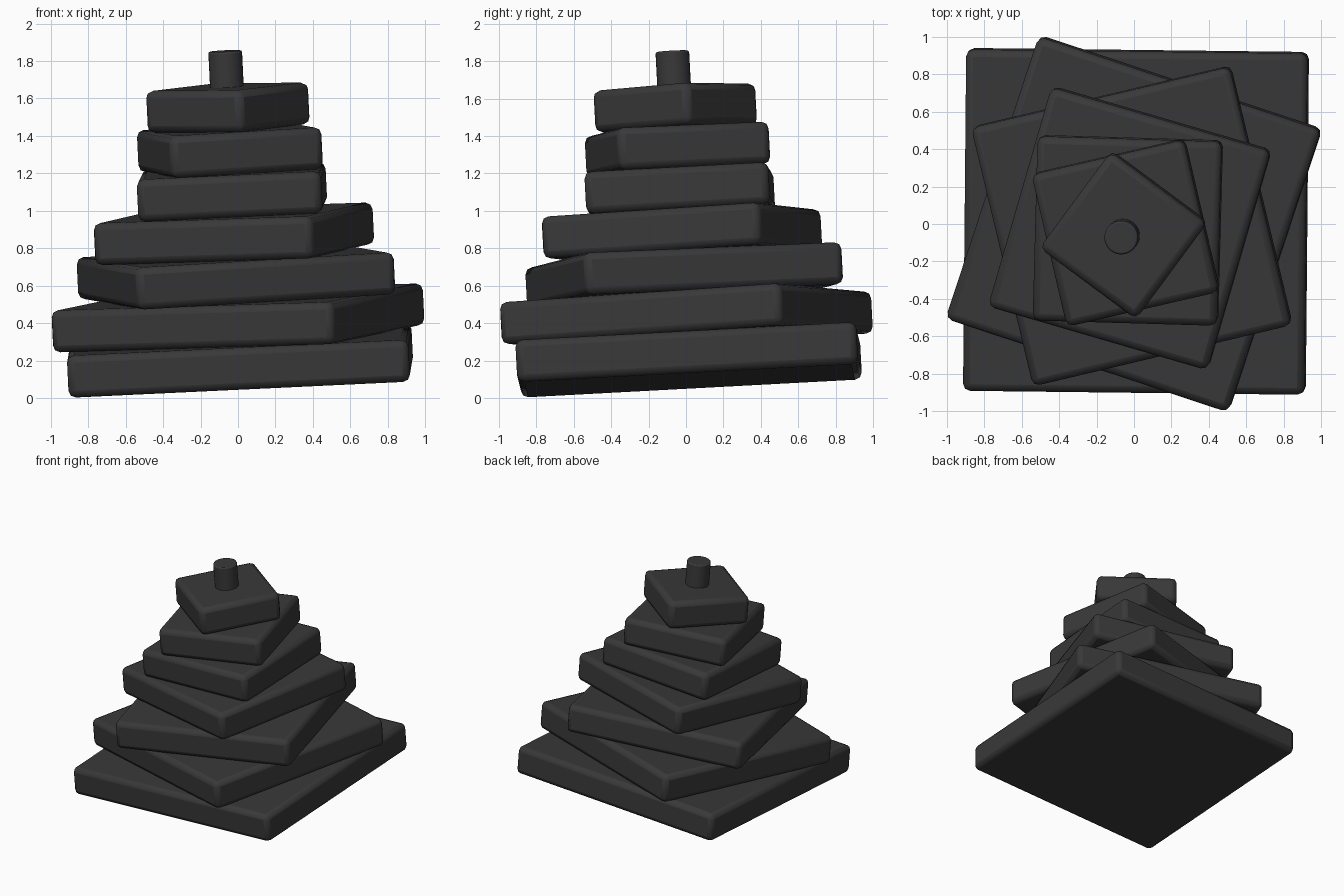
import bpy
from math import radians
from mathutils import Matrix, Vector

if "Cube" in bpy.data.objects:
    bpy.data.objects.remove(bpy.data.objects["Cube"])

# The whole stack leans slightly along one axis
axis = Vector((-0.048, -0.053, 1)).normalized()
lean = Matrix.Translation((0.016, 0.02, 0.092)) @ \
    Vector((0, 0, 1)).rotation_difference(axis).to_matrix().to_4x4()

dark = bpy.data.materials.new("dark_grey")
dark.diffuse_color = (0.04, 0.04, 0.04, 1)
dark.use_nodes = True
dark.node_tree.nodes["Principled BSDF"].inputs["Base Color"].default_value = dark.diffuse_color


def finish(name, matrix, bevel):
    obj = bpy.context.object
    obj.name = name
    obj.matrix_world = lean @ matrix
    obj.data.materials.append(dark)
    mod = obj.modifiers.new("bevel", 'BEVEL')
    mod.width = bevel
    mod.segments = 2
    mod.limit_method = 'ANGLE'
    mod.angle_limit = radians(40)
    bpy.ops.object.shade_smooth_by_angle(angle=radians(60))


# Square slabs: side length and twist about the axis, bottom to top
slabs = [(1.825, -0.6), (1.59, -18.3), (1.42, 13.4), (1.22, -16.2),
         (0.985, -1.6), (0.835, 13), (0.64, -36.5)]
thick = 0.225

for i, (side, twist) in enumerate(slabs):
    bpy.ops.mesh.primitive_cube_add(size=1)
    bpy.context.object.data.transform(Matrix.Diagonal((side, side, thick, 1)))
    place = Matrix.Translation((0, 0, (i + 0.5) * thick)) @ \
        Matrix.Rotation(radians(twist), 4, 'Z')
    finish(f"slab_{i + 1}", place, 0.038)

# Peg standing out of the top slab
bottom = 6.2 * thick
top = 1.766
bpy.ops.mesh.primitive_cylinder_add(vertices=32, radius=0.09, depth=top - bottom)
finish("peg", Matrix.Translation((0, 0, (top + bottom) / 2)), 0.01)
